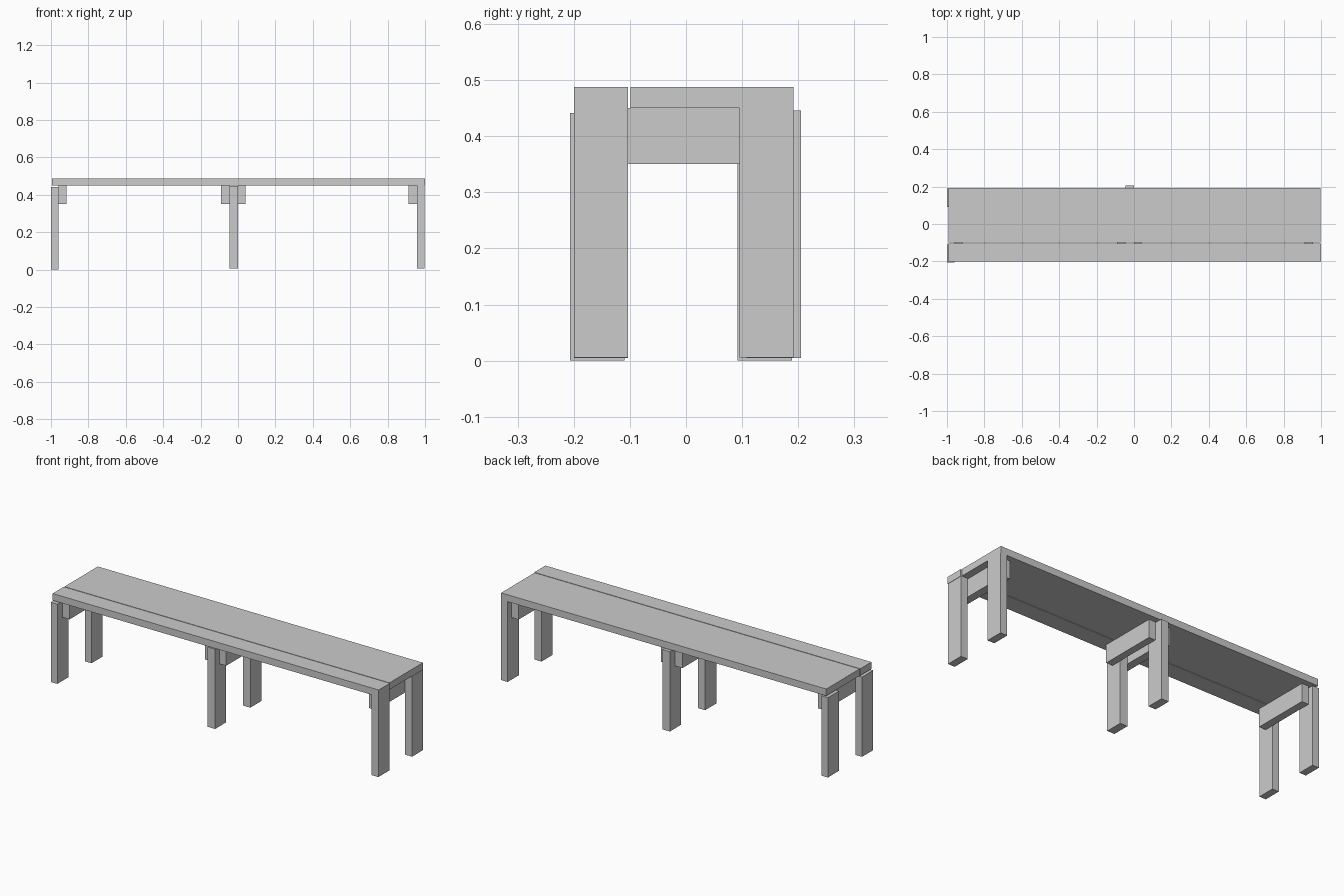
import bpy

if "Cube" in bpy.data.objects:
    bpy.data.objects.remove(bpy.data.objects["Cube"])

GREY = (0.6, 0.6, 0.6, 1.0)
mat = bpy.data.materials.new("plain grey")
mat.use_nodes = True
mat.diffuse_color = GREY
mat.node_tree.nodes["Principled BSDF"].inputs["Base Color"].default_value = GREY


def box(name, x, y, z):
    """Axis-aligned board given by its (min, max) ranges."""
    bpy.ops.mesh.primitive_cube_add(size=1, location=[sum(r) / 2 for r in (x, y, z)])
    ob = bpy.context.object
    ob.name = name
    ob.scale = [r[1] - r[0] for r in (x, y, z)]
    bpy.ops.object.transform_apply(location=False, rotation=False, scale=True)
    ob.data.materials.append(mat)
    return ob


# Seat boards with a narrow gap between them
box("wide_seat_board", (-0.992, 0.996), (-0.099, 0.192), (0.45, 0.488))
box("narrow_seat_board", (-0.994, 1.0), (-0.2, -0.103), (0.45, 0.488))

# Three leg pairs: x range, front y, back y, z range
W = 0.097
frames = {
    "right": ((-1.0, -0.96), -0.207, 0.092, (0.0, 0.441)),
    "middle": ((-0.045, 0.0), -0.2, 0.108, (0.005, 0.446)),
    "left": ((0.956, 0.998), -0.2, 0.095, (0.006, 0.45)),
}
for side, (x, front, back, z) in frames.items():
    box(side + "_front_leg", x, (front, front + W), z)
    box(side + "_back_leg", x, (back, back + W), z)

# Cross rails beside the legs, under the seat
rails = {
    "right_rail": (-0.96, -0.918),
    "middle_right_rail": (-0.09, -0.045),
    "middle_left_rail": (0.0, 0.04),
    "left_rail": (0.912, 0.956),
}
for name, x in rails.items():
    box(name, x, (-0.16, 0.16), (0.35, 0.45))
